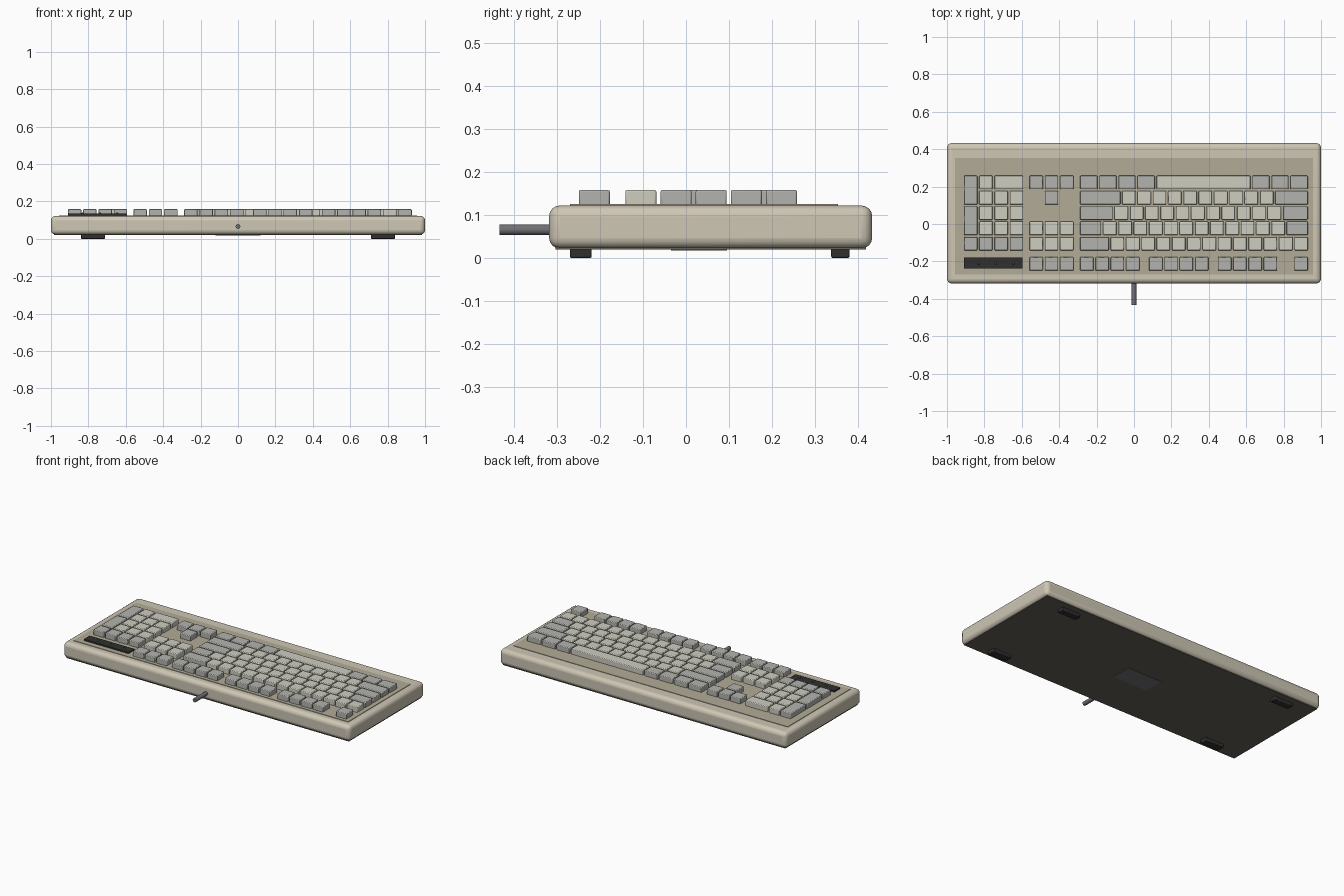
import bpy, bmesh
from mathutils import Matrix, Vector

if "Cube" in bpy.data.objects:
    bpy.data.objects.remove(bpy.data.objects["Cube"])

def material(name, rgb):
    m = bpy.data.materials.new(name)
    m.diffuse_color = (*rgb, 1)
    m.use_nodes = True
    m.node_tree.nodes["Principled BSDF"].inputs["Base Color"].default_value = m.diffuse_color
    return m

BEIGE = material("beige", (0.62, 0.57, 0.46))
TAN = material("tan", (0.45, 0.41, 0.31))
BASE = material("base_brown", (0.13, 0.12, 0.09))
LIGHT = material("light_key", (0.62, 0.61, 0.53))
GREY = material("grey_key", (0.45, 0.45, 0.42))
DARK = material("dark", (0.03, 0.03, 0.03))
CABLE = material("cable_grey", (0.16, 0.16, 0.18))
GREEN = material("led_green", (0.06, 0.12, 0.04))

def add_box(bm, x, y, z):
    """x, y, z are (min, max) ranges"""
    c = Vector([(r[0] + r[1]) / 2 for r in (x, y, z)])
    s = [abs(r[1] - r[0]) for r in (x, y, z)]
    bmesh.ops.create_cube(bm, size=1, matrix=Matrix.Translation(c) @ Matrix.Diagonal((*s, 1)))

def finish(name, bm, mat, bevel=0, segments=2):
    me = bpy.data.meshes.new(name)
    bm.to_mesh(me)
    bm.free()
    me.materials.append(mat)
    ob = bpy.data.objects.new(name, me)
    bpy.context.collection.objects.link(ob)
    if bevel:
        mod = ob.modifiers.new("bevel", 'BEVEL')
        mod.width, mod.segments = bevel, segments
    bpy.ops.object.select_all(action='DESELECT')
    ob.select_set(True)
    bpy.context.view_layer.objects.active = ob
    bpy.ops.object.shade_smooth_by_angle()
    return ob

def box(name, x, y, z, mat, bevel=0, segments=2):
    bm = bmesh.new()
    add_box(bm, x, y, z)
    return finish(name, bm, mat, bevel, segments)

# Case, key plate, underside
box("case", (-1, 1), (-0.318, 0.4325), (0.022, 0.122), BEIGE, 0.025, 4)
box("key_plate", (-0.957, 0.957), (-0.27, 0.353), (0.11, 0.125), TAN)
box("base_plate", (-0.985, 0.985), (-0.303, 0.418), (0.02, 0.035), BASE)
box("underside_label", (-0.12, 0.12), (-0.035, 0.095), (0.018, 0.022), CABLE)

# Feet
for sx in (-1, 1):
    side = "left" if sx < 0 else "right"
    box("front_foot_" + side, (sx * .775 - .065, sx * .775 + .065), (-.27, -.219), (0, .024), DARK, .004)
    box("back_foot_" + side, (sx * .775 - .065, sx * .775 + .065), (.337, .38), (0, .024), DARK, .004)

# Keys: laid out in key units running towards -x
U, GAP = 0.0818, 0.005
ROW = {"f": -0.213, 4: -0.105, 3: -0.023, 2: 0.0585, 1: 0.140, 0: 0.222}
MAIN, NAV, PAD = 0.934, -0.3185, -0.5875
light, grey = bmesh.new(), bmesh.new()

def key(bm, start, u, row, w=1, tall_row=None):
    y1 = ROW[row if tall_row is None else tall_row]
    add_box(bm, (start - (u + w) * U + GAP, start - u * U - GAP),
            (ROW[row] - 0.036, y1 + 0.036), (0.122, 0.158))

# Main block: first key width, number of single keys, last key width
for row, first, n, last in ((4, 1, 12, 2), (3, 1.5, 12, 1.5), (2, 1.75, 11, 2.25), (1, 2.25, 10, 2.75)):
    key(light if row == 4 else grey, MAIN, 0, row, first)
    for i in range(n):
        key(light, MAIN, first + i, row)
    key(grey, MAIN, first + n, row, last)
for i in range(3):
    key(grey, MAIN, i * 1.25, 0, 1.25)
key(light, MAIN, 3.75, 0, 6.25)
for i in range(4):
    key(grey, MAIN, 10 + i * 1.25, 0, 1.25)

# Function row
key(grey, MAIN, 0, "f")
for u in (2, 6.5, 11):
    for i in range(4):
        key(grey, MAIN, u + i, "f")

# Navigation cluster
for i in range(3):
    for row, bm in (("f", grey), (4, light), (3, light), (0, grey)):
        key(bm, NAV, i, row)
key(grey, NAV, 1, 1)

# Number pad
for i in range(4):
    key(grey, PAD, i, 4)
for row in (3, 2, 1):
    for i in range(3):
        key(light, PAD, i, row)
key(light, PAD, 0, 0, 2)
key(light, PAD, 2, 0)
key(grey, PAD, 3, 3, 1, 2)
key(grey, PAD, 3, 1, 1, 0)
finish("light_keys", light, LIGHT, 0.004)
finish("grey_keys", grey, GREY, 0.004)

# Indicator strip with lights
box("indicator_panel", (-0.908, -0.597), (-0.238, -0.18), (0.12, 0.134), DARK)
bm = bmesh.new()
for x in (-0.83, -0.74, -0.645):
    bmesh.ops.create_uvsphere(bm, u_segments=12, v_segments=8, radius=0.007,
                              matrix=Matrix.Translation((x, -0.209, 0.134)))
finish("indicator_lights", bm, GREEN)

# Cable stub
bm = bmesh.new()
bmesh.ops.create_cone(bm, cap_ends=True, segments=16, radius1=0.0125, radius2=0.0125, depth=0.1345,
                      matrix=Matrix.Translation((0, -0.36575, 0.0655)) @ Matrix.Rotation(1.5707963, 4, 'X'))
finish("cable", bm, CABLE)
